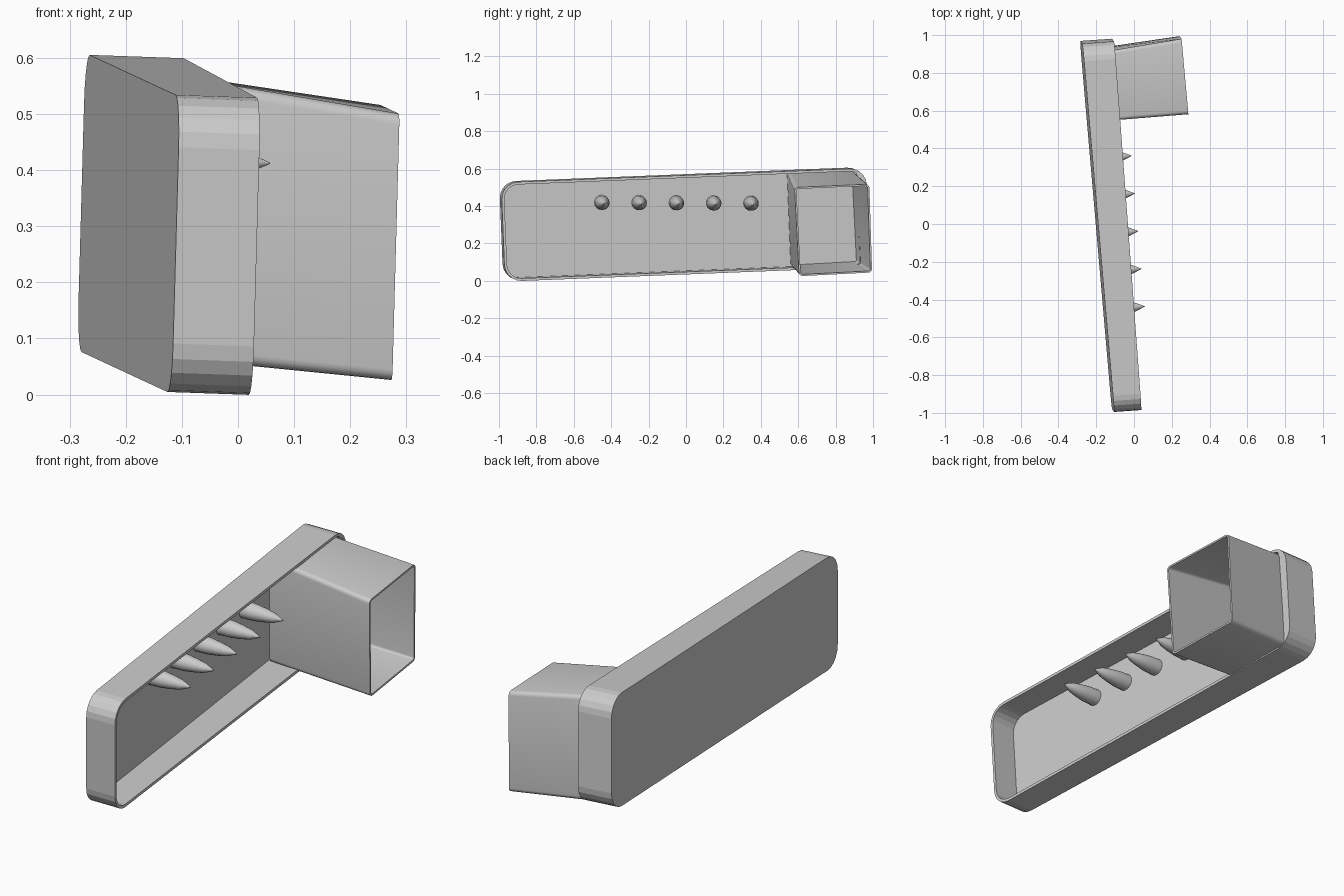
import bpy, bmesh, math
from mathutils import Vector

if "Cube" in bpy.data.objects:
    bpy.data.objects.remove(bpy.data.objects["Cube"])

grey = bpy.data.materials.new("light_grey")
grey.diffuse_color = (0.6, 0.6, 0.6, 1)
grey.use_nodes = True
grey.node_tree.nodes["Principled BSDF"].inputs["Base Color"].default_value = grey.diffuse_color

# Tilted frame of the tray: length, outward and up directions
ORIGIN = Vector((-0.195, -0.013, 0.305))
LEN = Vector((-0.086, 0.995, 0.04))
OUT = Vector((0.995, 0.07, -0.035))
UP = Vector((0.028, -0.04, 0.999))


def place(l, d, u):
    return ORIGIN + LEN * l + OUT * d + UP * u


def rounded(hw, hh, r, n):
    """Rounded rectangle outline, counter-clockwise."""
    pts = []
    for k, (sx, sy) in enumerate([(1, 1), (-1, 1), (-1, -1), (1, -1)]):
        for i in range(n + 1):
            a = math.radians(90 * (k + i / n))
            pts.append((sx * (hw - r) + r * math.cos(a), sy * (hh - r) + r * math.sin(a)))
    return pts


def loft(name, rings, caps=(), closed=False, smooth=None):
    """Skin a list of equal rings; caps lists ring indices to fill."""
    bm = bmesh.new()
    vs = [[bm.verts.new(p) for p in ring] for ring in rings]
    pairs = list(zip(vs, vs[1:])) + ([(vs[-1], vs[0])] if closed else [])
    for a, b in pairs:
        for i in range(len(a)):
            j = (i + 1) % len(a)
            bm.faces.new((a[i], a[j], b[j], b[i]))
    for c in caps:
        bm.faces.new(vs[c])
    bmesh.ops.recalc_face_normals(bm, faces=bm.faces)
    me = bpy.data.meshes.new(name)
    bm.to_mesh(me)
    bm.free()
    me.materials.append(grey)
    ob = bpy.data.objects.new(name, me)
    bpy.context.collection.objects.link(ob)
    if smooth:
        bpy.ops.object.select_all(action='DESELECT')
        ob.select_set(True)
        bpy.context.view_layer.objects.active = ob
        bpy.ops.object.shade_smooth_by_angle(angle=math.radians(smooth))
    return ob


# Tray: shallow rounded pan, slightly deeper at the box end
HL, HU, WALL = 0.98, 0.265, 0.014
outer = rounded(HL, HU, 0.09, 5)
inner = rounded(HL - WALL, HU - WALL, 0.076, 5)


def rim(l):
    return 0.157 + 0.0125 * l


loft("tray", [
    [place(l, 0, u) for l, u in outer],
    [place(l, rim(l), u) for l, u in outer],
    [place(l, rim(l), u) for l, u in inner],
    [place(l, 0.012, u) for l, u in inner],
], caps=(0, 3))

# Filler strip between the box and the tray's end
strip = [p for p in rounded(HL - WALL, HU - WALL, 0.076, 12) if p[0] > 0.925]
strip.sort(key=lambda p: p[1])
loft("end_filler", [[place(l, rim(l) - 0.006, u) for l, u in strip],
                    [place(l, rim(l) - 0.001, u) for l, u in strip]], caps=(0, 1))

# Open box: corners are near bottom, far bottom, far top, near top
BACK = [Vector(p) for p in ((-0.225, 0.56, 0.075), (-0.27, 0.92, 0.095),
                            (-0.255, 0.895, 0.592), (-0.21, 0.54, 0.585))]
MOUTH = [Vector(p) for p in ((0.275, 0.605, 0.025), (0.24, 0.995, 0.045),
                             (0.252, 0.98, 0.517), (0.288, 0.58, 0.50))]


def box_ring(c, hw, hh, r):
    ring = []
    for y, z in rounded(hw, hh, r, 4):
        s, t = y / 0.39 + 0.5, z / 0.48 + 0.5
        ring.append(c[0].lerp(c[1], s).lerp(c[3].lerp(c[2], s), t))
    return ring


loft("box", [box_ring(BACK, 0.195, 0.24, 0.02), box_ring(MOUTH, 0.195, 0.24, 0.02),
             box_ring(MOUTH, 0.186, 0.231, 0.011), box_ring(BACK, 0.186, 0.231, 0.011)],
     closed=True, smooth=30)

# Row of pointed pegs on the back plate: (distance out, radius)
PEG = [(0.005, 0.04), (0.07, 0.038), (0.12, 0.031), (0.165, 0.022), (0.212, 0.001)]
for i in range(5):
    l = -0.435 + 0.2 * i
    u = 0.132 - 0.009 * i
    rings = [[place(l + r * math.cos(a), d, u + r * math.sin(a))
              for a in (math.tau * k / 16 for k in range(16))] for d, r in PEG]
    loft(f"peg_{i + 1}", rings, caps=(0, -1), smooth=35)
